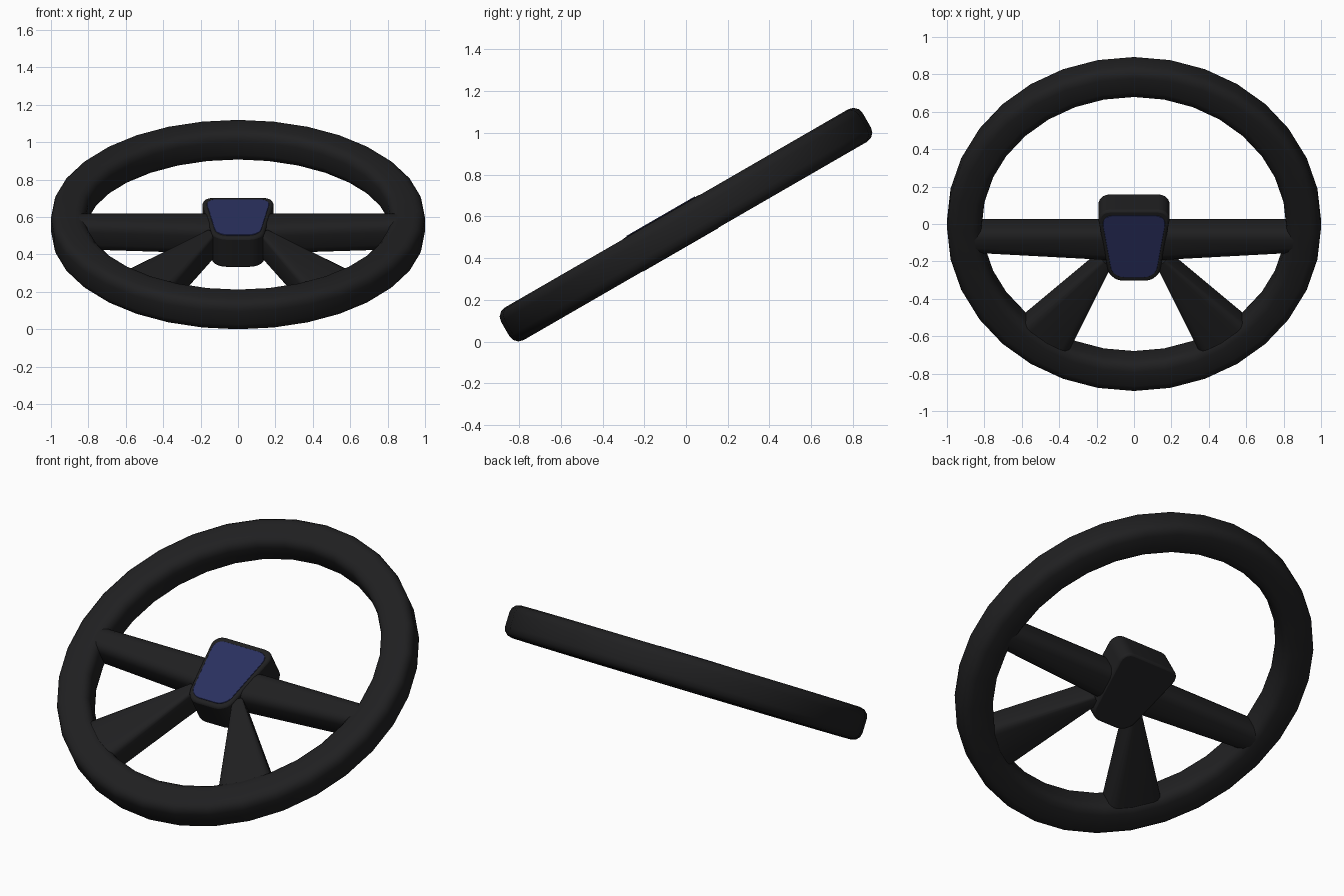
import bpy, bmesh
from math import sin, cos, pi, radians

if "Cube" in bpy.data.objects:
    bpy.data.objects.remove(bpy.data.objects["Cube"])

TILT, HEIGHT = radians(30), 0.56


def material(name, color):
    m = bpy.data.materials.new(name)
    m.diffuse_color = color
    m.use_nodes = True
    m.node_tree.nodes["Principled BSDF"].inputs["Base Color"].default_value = m.diffuse_color
    return m


black = material("dark_rubber", (0.014, 0.014, 0.015, 1))
blue = material("blue_pad", (0.023, 0.03, 0.115, 1))


def finish(bm, name, mat, mirror=False, bevel=0.0, angle=35):
    bmesh.ops.recalc_face_normals(bm, faces=bm.faces)
    me = bpy.data.meshes.new(name)
    bm.to_mesh(me)
    bm.free()
    ob = bpy.data.objects.new(name, me)
    bpy.context.collection.objects.link(ob)
    me.materials.append(mat)
    ob.rotation_euler.x = TILT
    ob.location.z = HEIGHT
    bpy.ops.object.select_all(action='DESELECT')
    ob.select_set(True)
    bpy.context.view_layer.objects.active = ob
    bpy.ops.object.shade_smooth_by_angle(angle=radians(angle))
    if mirror:
        ob.modifiers.new("mirror", 'MIRROR')
    if bevel:
        b = ob.modifiers.new("bevel", 'BEVEL')
        b.width, b.segments = bevel, 2
        b.limit_method, b.angle_limit = 'ANGLE', radians(50)
    return ob


def rounded_rect(x0, x1, z0, z1, rx, rz, steps=3):
    """Outline of a rectangle with elliptical corners."""
    corners = [(x1 - rx, z1 - rz, 0), (x0 + rx, z1 - rz, 1),
               (x0 + rx, z0 + rz, 2), (x1 - rx, z0 + rz, 3)]
    return [(cx + rx * cos((q + i / steps) * pi / 2), cz + rz * sin((q + i / steps) * pi / 2))
            for cx, cz, q in corners for i in range(steps + 1)]


def skin(bm, rings, closed):
    n = len(rings[0])
    pairs = list(zip(rings, rings[1:] + rings[:1])) if closed else list(zip(rings, rings[1:]))
    for a, b in pairs:
        for i in range(n):
            j = (i + 1) % n
            bm.faces.new((a[i], a[j], b[j], b[i]))
    if not closed:
        bm.faces.new(rings[0])
        bm.faces.new(rings[-1])


# Rim: rounded section swept round in 32 steps
bm = bmesh.new()
section = rounded_rect(0.815, 1.0, -0.09, 0.09, 0.05, 0.05)
rings = []
for k in range(32):
    a = 2 * pi * k / 32
    rings.append([bm.verts.new((r * cos(a), r * sin(a), z)) for r, z in section])
skin(bm, rings, True)
finish(bm, "rim", black)


def spoke(name, angle, stations):
    """Loft along a radial direction; station = (radius, low, high, half depth, corner x, corner z)."""
    bm = bmesh.new()
    c, s = cos(angle), sin(angle)
    rings = []
    for r, lo, hi, d, rx, rz in stations:
        rings.append([bm.verts.new((r * c - t * s, r * s + t * c, z))
                      for t, z in rounded_rect(lo, hi, -d, d, rx, rz)])
    skin(bm, rings, False)
    finish(bm, name, black, mirror=True)


# Side spokes and flaring lower spokes
spoke("side_spokes", 0, [(0.10, -0.195, 0.0, 0.088, 0.05, 0.05),
                         (0.86, -0.148, 0.0, 0.088, 0.05, 0.05)])
spoke("lower_spokes", radians(-55), [(0.25, -0.03, 0.03, 0.078, 0.012, 0.02),
                                     (0.85, -0.155, 0.155, 0.078, 0.05, 0.03)])


def shield(name, top_w, bottom_w, top_y, bottom_y, z0, z1, corner, mat, bevel):
    """Tapered plate with rounded corners."""
    bm = bmesh.new()
    vs = [bm.verts.new(p) for p in ((-top_w, top_y, z0), (top_w, top_y, z0),
                                    (bottom_w, bottom_y, z0), (-bottom_w, bottom_y, z0))]
    bm.faces.new(vs)
    bmesh.ops.bevel(bm, geom=vs, offset=corner, segments=5, profile=0.5, affect='VERTICES')
    ext = bmesh.ops.extrude_face_region(bm, geom=bm.faces[:])
    bmesh.ops.translate(bm, vec=(0, 0, z1 - z0),
                        verts=[v for v in ext["geom"] if isinstance(v, bmesh.types.BMVert)])
    finish(bm, name, mat, bevel=bevel)


# Hub with coloured pad on its front face
shield("hub", 0.2, 0.13, 0.135, -0.302, -0.092, 0.092, 0.07, black, 0.012)
shield("hub_pad", 0.175, 0.115, 0.105, -0.275, 0.08, 0.096, 0.06, blue, 0.002)
